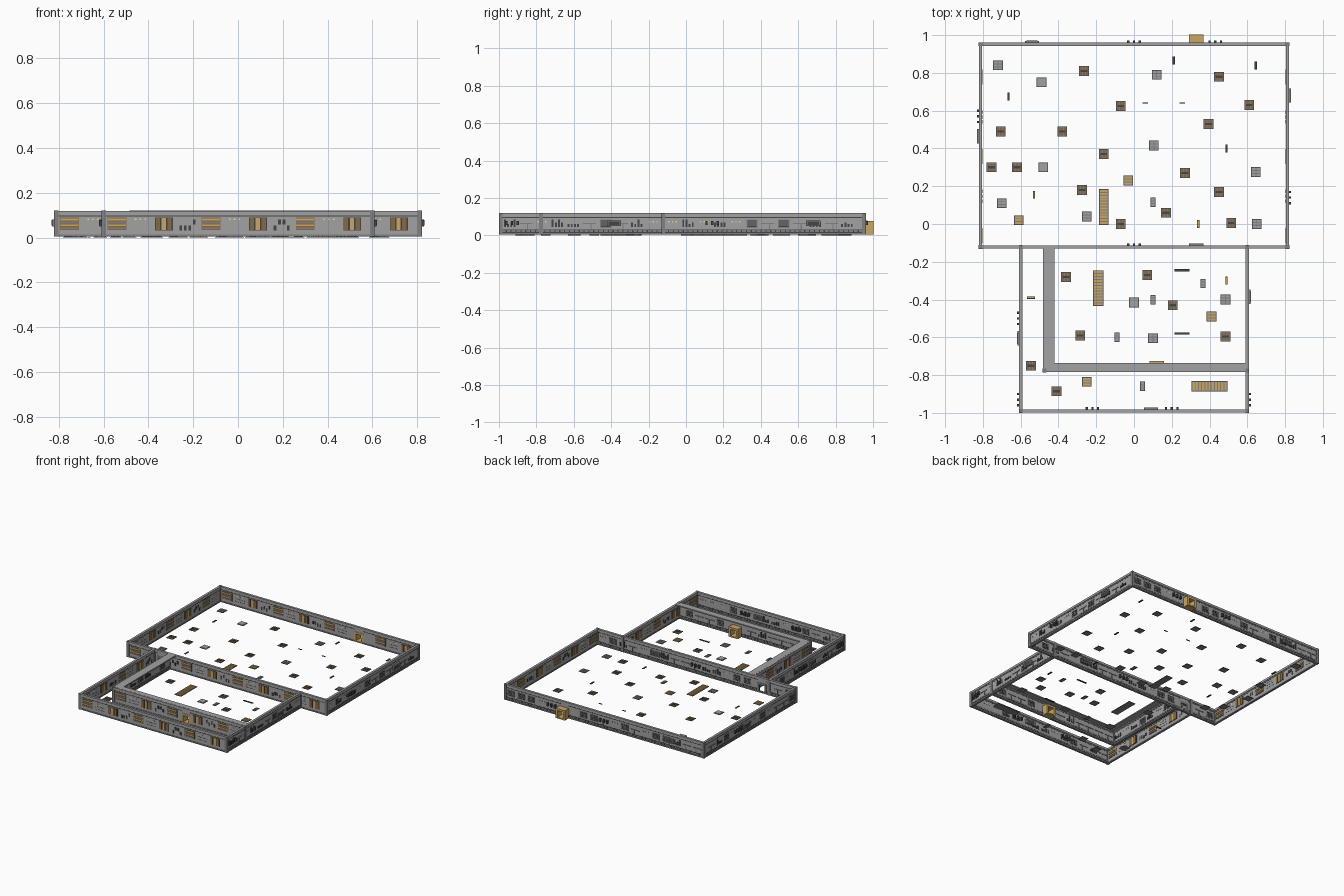
import bpy, bmesh, random

if "Cube" in bpy.data.objects:
    bpy.data.objects.remove(bpy.data.objects["Cube"])
random.seed(4)

MATS = {}
for key, col in {"orange": (0.60, 0.38, 0.13, 1), "dark": (0.06, 0.06, 0.065, 1),
                 "brown": (0.24, 0.14, 0.06, 1), "steel": (0.22, 0.22, 0.23, 1),
                 "wall": (0.36, 0.36, 0.36, 1), "lamp": (0.85, 0.7, 0.4, 1)}.items():
    MATS[key] = bpy.data.materials.new(key)
    MATS[key].diffuse_color = col

PARTS = {}          # (part name, material) -> bmesh that collects its boxes


def box(name, mat, lo, hi):
    bm = PARTS.setdefault((name, mat), bmesh.new())
    lo, hi = [min(a, b) for a, b in zip(lo, hi)], [max(a, b) for a, b in zip(lo, hi)]
    for v in bmesh.ops.create_cube(bm, size=1)["verts"]:
        v.co = [(l + h) / 2 + c * (h - l) for l, h, c in zip(lo, hi, v.co)]


Z0, TOP, T = 0.005, 0.12, 0.005     # wall foot, wall top, half thickness of the core


def wall(name, axis, c, a0, a1, n, bumps=(), boxes=(), door=None, tunnel=False):
    """Wall along an axis at coordinate c; n is the side with pipes, -n the side with vents."""
    def w(part, mat, s0, s1, d0, d1, z0, z1):
        p, q = c + n * d0, c + n * d1
        if axis == "x":
            box(name + part, mat, (s0, p, z0), (s1, q, z1))
        else:
            box(name + part, mat, (p, s0, z0), (q, s1, z1))

    def free(s, half):
        return (a0 + half < s < a1 - half) and (door is None or abs(s - door) > half + 0.04)

    # core panels, split around the door
    segs = [(a0, a1)] if door is None else [(a0, door - 0.032), (door + 0.032, a1)]
    for s0, s1 in segs:
        w("_core", "wall", s0, s1, -T, T, Z0, 0.115)
        w("_plinth", "steel", s0, s1, -0.008, 0.008, Z0, 0.014)
        w("_skirting", "dark", s0, s1, T, 0.006, 0.014, 0.031)
        w("_upper_groove", "dark", s0, s1, -0.0056, 0.0056, 0.094, 0.099)
    w("_top_rail", "wall", a0, a1, -0.0085, 0.0085, 0.104, TOP)
    # doorway
    if door is not None:
        w("_lintel", "wall", door - 0.032, door + 0.032, -T, T, 0.07, 0.115)
        d1 = 0.05 if tunnel else 0.007
        mat = "orange" if tunnel else "steel"
        d0 = -0.007
        for s in (-1, 1):
            w("_door_jamb", mat, door + s * 0.023, door + s * 0.038, d0, d1, Z0, 0.078)
        w("_door_head", mat, door - 0.023, door + 0.023, d0, d1, 0.063, 0.078)
        w("_door_sill", mat, door - 0.023, door + 0.023, d0, d1, Z0, 0.014)
    # skirting teeth on the pipe side
    k = int((a1 - a0) / 0.026)
    for i in range(k):
        s = a0 + 0.016 + i * 0.026
        if free(s, 0.01):
            w("_skirting_teeth", "steel", s - 0.01, s + 0.01, T, 0.0085, 0.017, 0.028)
    # vent side: slatted vents, upright bars, lamps and small ducts in turn
    i, s = 0, a0 + 0.06
    while s < a1 - 0.045:
        if free(s, 0.042):
            kind = i % 4
            if kind == 0:
                w("_vent_plate", "brown", s - 0.042, s + 0.042, -T, -0.0065, 0.034, 0.09)
                for j in range(4):
                    w("_vent_slat", "orange" if j % 2 else "steel", s - 0.04, s + 0.04, -0.0065, -0.009,
                      0.038 + j * 0.013, 0.046 + j * 0.013)
            elif kind == 1:
                for j in range(3):
                    w("_lamps", "lamp", s - 0.026 + j * 0.022, s - 0.019 + j * 0.022, -T, -0.0075, 0.078, 0.085)
                for j in range(2):
                    w("_seams", "dark", s - 0.04, s + 0.04, -T, -0.0058, 0.04 + j * 0.02, 0.042 + j * 0.02)
            elif kind == 2:
                w("_bar_plate", "dark", s - 0.04, s + 0.04, -T, -0.0062, 0.032, 0.09)
                for j in range(3):
                    w("_upright_bar", "brown" if j != 1 else "orange", s - 0.037 + j * 0.026,
                      s - 0.018 + j * 0.026, -0.0062, -0.009, 0.034, 0.088)
            else:
                for j in range(4):
                    x = s - 0.036 + j * 0.02
                    h = random.choice((0.055, 0.065, 0.08))
                    w("_small_ducts", "dark", x, x + 0.012, -T, -0.0075, h - 0.022, h)
        i, s = i + 1, s + 0.105
    # pipe side: panels, conduits, lamps
    s = a0 + 0.05
    while s < a1 - 0.04:
        if free(s, 0.036):
            kind = random.randrange(4)
            if kind == 0:
                w("_conduit", "steel", s - 0.035, s + 0.035, T, 0.0085, 0.06, 0.066)
                w("_conduit", "steel", s + 0.005, s + 0.011, T, 0.0085, 0.031, 0.06)
            elif kind == 1:
                for j in range(3):
                    w("_lamps", "lamp", s - 0.024 + j * 0.02, s - 0.017 + j * 0.02, T, 0.008, 0.07, 0.077)
            elif kind == 2:
                w("_panel", "steel", s - 0.03, s + 0.03, T, 0.0075, 0.04, 0.084)
                for j in range(4):
                    w("_panel_slots", "dark", s - 0.025, s + 0.025, 0.0075, 0.009,
                      0.044 + j * 0.01, 0.049 + j * 0.01)
            else:
                for j in range(4):
                    x = s - 0.033 + j * 0.017
                    w("_blocks", "dark", x, x + 0.01, T, 0.009, 0.045, random.choice((0.06, 0.07, 0.085)))
        s += 0.085
    # larger boxes and groups of three studs that stand out
    for s in boxes:
        w("_service_box", "steel", s - 0.038, s + 0.038, T, 0.018, 0.05, 0.08)
        w("_service_box_face", "dark", s - 0.03, s + 0.03, 0.018, 0.0185, 0.056, 0.074)
    for s in bumps:
        for j in (-1, 0, 1):
            w("_stud", "dark", s + j * 0.03 - 0.006, s + j * 0.03 + 0.006, T, 0.02, 0.055, 0.078)


# large room
XB, YN, YS = 0.812, 0.952, -0.122
wall("hall_north_wall", "x", YN, -XB, XB, 1, (0, 0.43), (-0.54,), 0.33, True)
wall("hall_south_wall", "x", YS, -XB, XB, 1, (0,), (0.33,), -0.54)
wall("hall_west_wall", "y", -XB, YS, YN, -1, (0.57,), (0.465,))
wall("hall_east_wall", "y", XB, YS, YN, 1, (0.14,), (0.68,))
# small room
XS, YF = 0.60, -0.99
wall("annex_front_wall", "x", YF, -XS, XS, 1, (-0.22, 0.2), (0.09,))
wall("annex_west_wall", "y", -XS, YF, YS, -1, (-0.5, -0.93), (-0.605,))
wall("annex_east_wall", "y", XS, YF, YS, 1, (-0.93,), (-0.385,))
# inner corridor walls with a wide cap on the room side
XI, YI = -0.474, -0.775
wall("corridor_south_wall", "x", YI, XI, XS, 1, (), (), 0.12, True)
wall("corridor_west_wall", "y", XI, YI, YS, 1)
box("corridor_cap", "wall", (XI, YI, 0.112), (XS, -0.735, TOP + 0.0005))
box("corridor_cap", "wall", (XI, -0.735, 0.112), (-0.422, YS, TOP + 0.0005))

# corner posts
for x, y in [(-XB, YN), (XB, YN), (-XB, YS), (XB, YS), (-XS, YS), (XS, YS),
             (-XS, YF), (XS, YF), (XI, YI), (XS, YI)]:
    box("corner_post", "steel", (x - 0.01, y - 0.01, Z0), (x + 0.01, y + 0.01, TOP + 0.001))


def tile(x, y, kind, w=0.052, h=0.052):
    """Floor hatch: d = dark grille, o = orange slats, g = four blocks, p = plain, n = narrow, b/c = bar."""
    if kind == "n":
        w, h = 0.026, 0.05
    elif kind in "bc":
        w, h = (0.012, 0.042) if w == 0.052 else (w, h)
    hx, hy = w / 2, h / 2
    box("floor_hatch_base", "steel" if kind not in "bc" else "dark", (x - hx, y - hy, 0), (x + hx, y + hy, 0.004))

    def grid(mat, nx, ny, top=0.007, gap=0.005):
        dx, dy = (w - gap) / nx, (h - gap) / ny
        for i in range(nx):
            for j in range(ny):
                a, b = x - hx + gap + i * dx, y - hy + gap + j * dy
                box("floor_hatch_detail", mat, (a, b, 0.004), (a + dx - gap, b + dy - gap, top))
    if kind == "d":
        grid("brown", 3, 1, 0.006)
        box("floor_hatch_bar", "dark", (x - 0.018, y - 0.006, 0.004), (x + 0.018, y + 0.006, 0.008))
    elif kind == "o":
        grid("orange", 1 if w <= h else round(w / 0.018), 1 if w > h else round(h / 0.016))
    elif kind == "g":
        grid("wall", 2, 3)
    elif kind == "n":
        grid("wall", 1, 3)
    elif kind == "p":
        grid("wall", 1, 1, 0.006)
    elif kind == "c":
        grid("orange", 1, 1, 0.006, 0.003)


# floor hatches, grouped by kind
HATCHES = {
    "d": [(-.265, .81), (.45, .78), (.61, .63), (-.07, .625), (-.38, .49), (-.705, .49), (.395, .53), (-.16, .37),
          (-.755, .3), (-.62, .3), (.27, .27), (-.275, .18), (.45, .17), (.17, .06), (-.07, 0), (.515, .005),
          (-.36, -.28), (.07, -.27), (.205, -.43), (-.285, -.59), (.485, -.595), (-.545, -.75), (-.41, -.885)],
    "o": [(-.03, .23), (-.61, .02), (.41, -.49), (-.25, -.835)],
    "g": [(-.72, .84), (.12, .79), (.105, .415), (.645, .275), (-.7, .11), (-.25, .04), (.65, 0),
          (.485, -.4), (.1, -.605)],
    "p": [(-.49, .75), (-.48, .3), (0, -.415)],
    "n": [(.1, .115), (.1, -.4), (.365, -.315), (-.09, -.6), (.045, -.86)],
    "b": [(-.665, .675), (.21, .865), (.645, .84), (.49, .4)],
    "c": [(-.53, .155), (.34, 0), (.49, -.3)]}
for kind, spots in HATCHES.items():
    for x, y in spots:
        tile(x, y, kind)
for x, y, w, h in [(-.16, .09, .052, .19), (-.19, -.34, .055, .19), (.4, -.86, .19, .055)]:
    tile(x, y, "o", w, h)
for x, y, kind, w, h in [(.06, .64, "b", .03, .006), (.255, .64, "b", .03, .006), (.255, -.245, "b", .08, .012),
                         (.255, -.58, "b", .08, .012), (-.545, -.39, "c", .042, .012)]:
    tile(x, y, kind, w, h)

# turn every collected part into an object
for (name, mat), bm in PARTS.items():
    me = bpy.data.meshes.new(name)
    bm.to_mesh(me)
    bm.free()
    me.materials.append(MATS[mat])
    bpy.context.collection.objects.link(bpy.data.objects.new(name, me))

for m in bpy.data.materials:
    if m.users and not m.is_grease_pencil:
        m.use_nodes = True
        m.node_tree.nodes["Principled BSDF"].inputs["Base Color"].default_value = m.diffuse_color
